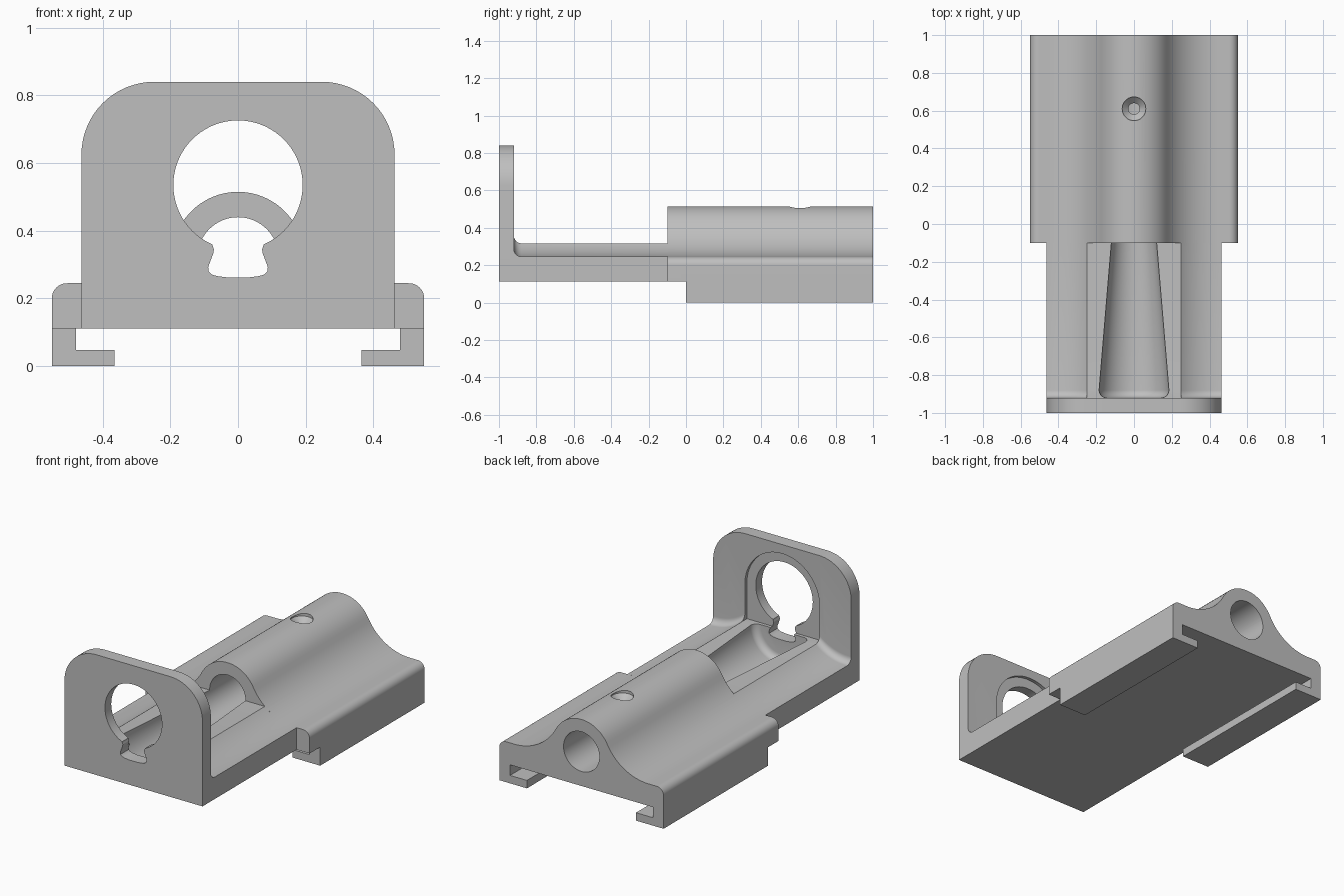
import bpy
import bmesh
from math import sin, cos, pi, sqrt, radians

cube = bpy.data.objects.get("Cube")
if cube:
    bpy.data.objects.remove(cube, do_unlink=True)

# Main dimensions
HALF_BODY, HALF_CRADLE, UNDERSIDE = 0.55, 0.4625, 0.112
BORE_Z, BORE_R = 0.32, 0.12
BUMP_R, FLANK_X, FLANK_R, SHOULDER_Z = 0.195, 0.45, 0.315, 0.245
FLAT_X, FLAT_Z = 0.25, 0.317
PLATE_BACK, BODY_FRONT = -0.92, -0.1
HOLE_Z = 0.535

grey = bpy.data.materials.new("matte_grey")
grey.use_nodes = True
grey.diffuse_color = (0.52, 0.52, 0.52, 1)
grey.node_tree.nodes["Principled BSDF"].inputs["Base Color"].default_value = (0.52, 0.52, 0.52, 1)


def loft(name, sections, upright=False):
    """Closed solid through matching outlines, along y (or z if upright)."""
    bm = bmesh.new()
    rings = []
    for d, pts in sections:
        rings.append([bm.verts.new((a, b, d) if upright else (a, d, b)) for a, b in pts])
    n = len(rings[0])
    for r0, r1 in zip(rings, rings[1:]):
        for i in range(n):
            j = (i + 1) % n
            bm.faces.new((r0[i], r0[j], r1[j], r1[i]))
    bm.faces.new(rings[0])
    bm.faces.new(rings[-1])
    bmesh.ops.recalc_face_normals(bm, faces=bm.faces)
    mesh = bpy.data.meshes.new(name)
    bm.to_mesh(mesh)
    bm.free()
    mesh.materials.append(grey)
    ob = bpy.data.objects.new(name, mesh)
    bpy.context.collection.objects.link(ob)
    return ob


def prism(name, pts, y0, y1):
    return loft(name, [(y0, pts), (y1, pts)])


def arc(cx, cz, r, a0, a1, n=16):
    angles = [radians(a0 + (a1 - a0) * i / n) for i in range(n + 1)]
    return [(cx + r * cos(a), cz + r * sin(a)) for a in angles]


def circle(r, cz, n=72):
    return arc(0, cz, r, 0, 360, n)[:-1]


def mirrored(half):
    """Half outline running from right to left, ending before x = 0."""
    return half + [(-x, z) for x, z in reversed(half)]


def combine(target, other, operation):
    mod = target.modifiers.new(operation.lower(), "BOOLEAN")
    mod.operation, mod.solver, mod.object = operation, "EXACT", other
    bpy.context.view_layer.objects.active = target
    bpy.ops.object.modifier_apply(modifier=mod.name)
    bpy.data.objects.remove(other, do_unlink=True)


def top_height(x):
    """Round bump, concave flank, flat shoulder, rounded outer edge."""
    flank_z = SHOULDER_Z + FLANK_R
    joint = FLANK_X * BUMP_R / (BUMP_R + FLANK_R)
    if x < joint:
        return BORE_Z + sqrt(BUMP_R ** 2 - x ** 2)
    if x < FLANK_X:
        return flank_z - sqrt(FLANK_R ** 2 - (x - FLANK_X) ** 2)
    edge = 0.045
    over = max(0, x - (HALF_BODY - edge))
    return SHOULDER_Z - edge + sqrt(max(0, edge ** 2 - over ** 2))


# Rear body with the round bump
steps = 60
xs = [HALF_BODY * sin(pi / 2 * (1 - i / steps)) for i in range(steps)]
outline = mirrored([(HALF_BODY, UNDERSIDE)] + [(x, top_height(x)) for x in xs])
holder = prism("sliding_holder", outline, BODY_FRONT, 1)

# Front cradle, sweeping up into the end plate
outer = [HALF_CRADLE + (FLAT_X - HALF_CRADLE) * i / 20 for i in range(21)]


def cradle_outline(lift):
    half = [(x, min(top_height(x), FLAT_Z) + lift) for x in outer]
    return mirrored([(HALF_CRADLE, UNDERSIDE)] + half)


fillet = 0.04
sections = []
for i in range(9):
    a = pi / 2 * i / 8
    sections.append((PLATE_BACK + fillet * (1 - cos(a)), cradle_outline(fillet * (1 - sin(a)))))
sections.append((BODY_FRONT, cradle_outline(0)))
combine(holder, loft("cradle", sections), "UNION")

# End plate with rounded upper corners
corner = 0.215
plate = mirrored([(HALF_CRADLE, UNDERSIDE)]
                 + arc(HALF_CRADLE - corner, 0.84 - corner, corner, 0, 90))
combine(holder, prism("end_plate", plate, -1, PLATE_BACK), "UNION")

# Hooked rails under both sides
rail = [(HALF_BODY, 0), (0.365, 0), (0.365, 0.048), (0.478, 0.048), (0.478, 0.14), (HALF_BODY, 0.14)]
for side in (1, -1):
    combine(holder, prism("rail", [(side * x, z) for x, z in rail], 0, 1), "UNION")

# Arched recess on the back of the plate
recess = mirrored([(FLAT_X, FLAT_Z)] + arc(0, HOLE_Z, FLAT_X, 0, 88, 24))
combine(holder, prism("recess_cutter", recess, PLATE_BACK - 0.02, PLATE_BACK + 0.06), "DIFFERENCE")

# Long bore opening into a tapered trough with a rounded end
profile = [(1.1, BORE_R), (BODY_FRONT, BORE_R), (-0.88, 0.185)]
profile += [(-0.88 - 0.04 * sin(a), 0.145 + 0.04 * cos(a)) for a in (pi * k / 12 for k in range(1, 7))]
combine(holder, loft("bore_cutter", [(y, circle(r, BORE_Z)) for y, r in profile]), "DIFFERENCE")

# Round hole and flared key slot through the plate
combine(holder, prism("hole_cutter", circle(0.191, HOLE_Z), -1.1, -0.9), "DIFFERENCE")
slot = mirrored([(0.03, 0.262), (0.062, 0.266), (0.078, 0.271), (0.087, 0.28), (0.088, 0.293),
                 (0.073, 0.333), (0.071, 0.345), (0.076, 0.358), (0.076, 0.42)])
combine(holder, prism("slot_cutter", slot, -1.1, -0.9), "DIFFERENCE")

# Countersunk screw hole in the bump
screw = [(0.38, 0.03), (0.465, 0.03), (0.497, 0.0625), (0.6, 0.0625)]
combine(holder, loft("screw_cutter", [(z, circle(r, 0.61, 40)) for z, r in screw], True), "DIFFERENCE")

# Smooth curved faces, keep edges sharp
bpy.ops.object.select_all(action="DESELECT")
holder.select_set(True)
bpy.context.view_layer.objects.active = holder
bpy.ops.object.shade_smooth_by_angle(angle=radians(30))
